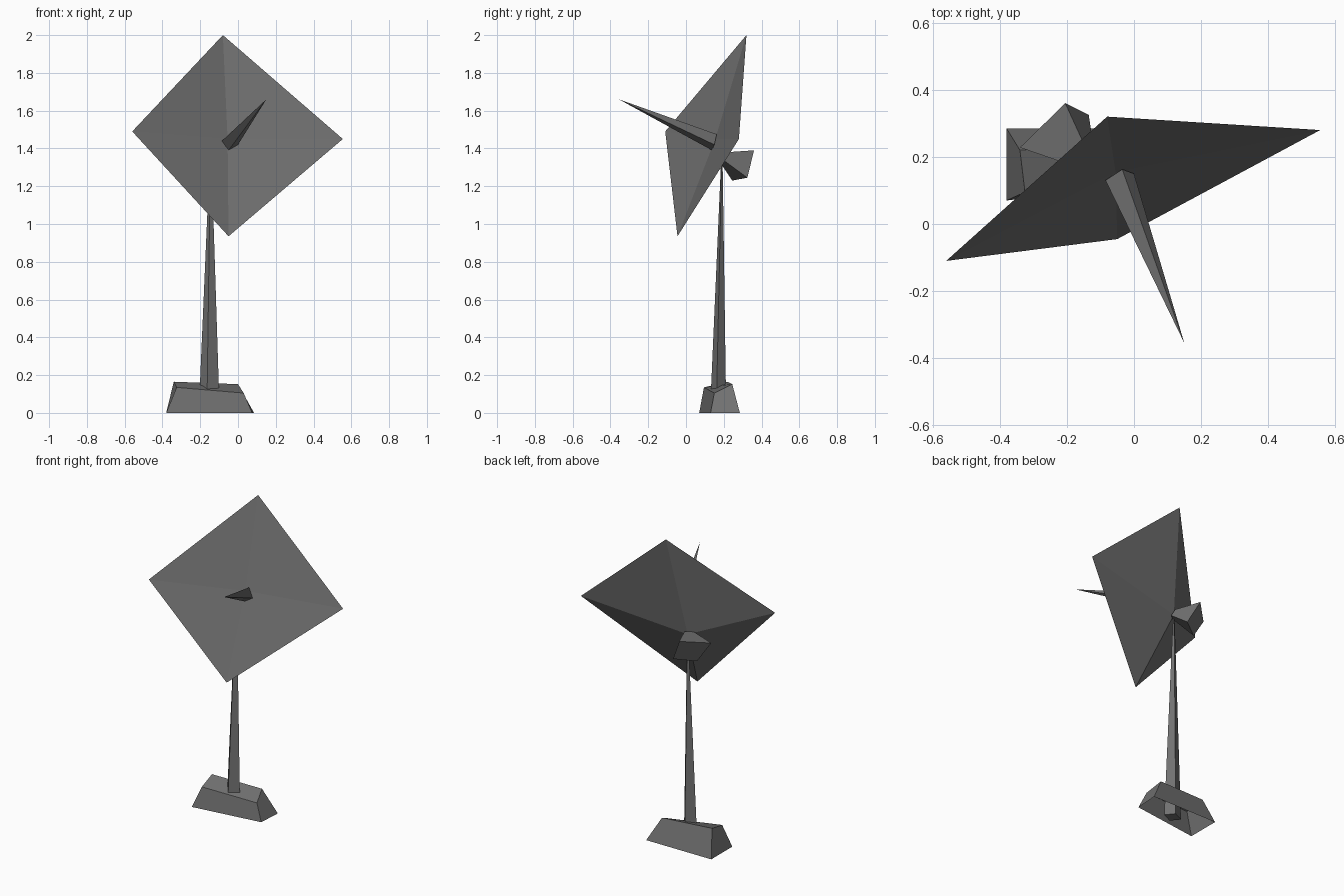
import bpy, bmesh
from mathutils import Vector

cube = bpy.data.objects.get("Cube")
if cube:
    bpy.data.objects.remove(cube, do_unlink=True)

# Single dull metal colour
grey = bpy.data.materials.new("dull_grey_metal")
grey.use_nodes = True
GREY = (0.165, 0.165, 0.165, 1)
grey.diffuse_color = GREY
grey.node_tree.nodes["Principled BSDF"].inputs["Base Color"].default_value = GREY


def mean(ring):
    return sum((Vector(p) for p in ring), Vector()) / len(ring)


def scaled(ring, factor, centre):
    """Copy of a ring resized and moved to a new centre."""
    mid = mean(ring)
    return [Vector(centre) + (Vector(p) - mid) * factor for p in ring]


def loft(name, rings, cap_start=True, cap_end=True):
    """Join four-point rings in order; a one-point ring makes a tip."""
    bm = bmesh.new()
    loops = [[bm.verts.new(p) for p in ring] for ring in rings]
    for a, b in zip(loops, loops[1:]):
        for i in range(4):
            j = (i + 1) % 4
            corners = [a[i % len(a)], a[j % len(a)], b[j % len(b)], b[i % len(b)]]
            bm.faces.new(list(dict.fromkeys(corners)))
    for loop, cap in ((loops[0], cap_start), (loops[-1], cap_end)):
        if cap and len(loop) > 2:
            bm.faces.new(loop)
    bmesh.ops.recalc_face_normals(bm, faces=bm.faces)
    mesh = bpy.data.meshes.new(name)
    bm.to_mesh(mesh)
    bm.free()
    mesh.materials.append(grey)
    obj = bpy.data.objects.new(name, mesh)
    bpy.context.collection.objects.link(obj)
    return obj


hub = (-0.145, 0.19, 1.355)

# Crooked foot block, open underneath
foot_bottom = [(-0.38, 0.07, 0), (0.075, 0.13, 0), (0.085, 0.285, 0), (-0.38, 0.285, 0)]
foot_top = [(-0.325, 0.095, 0.135), (0.03, 0.15, 0.105), (0, 0.245, 0.152), (-0.34, 0.22, 0.165)]
loft("foot_block", [foot_bottom, foot_top], cap_start=False)

# Tapering pole from the ground up to the hub
pole_ring = [(-0.208, 0.18, 0), (-0.165, 0.127, 0), (-0.097, 0.16, 0), (-0.14, 0.213, 0)]
loft("pole", [pole_ring, scaled(pole_ring, 0.08, hub)])

# Square dish: shallow hollow in front, deeper point behind
dish_rim = [(-0.08, 0.32, 2.0), (0.555, 0.28, 1.45), (-0.05, -0.045, 0.935), (-0.56, -0.11, 1.49)]
loft("dish", [[(-0.055, 0.155, 1.45)], dish_rim, [hub]])

# Antenna spike pointing out of the dish
spike_ring = [(-0.085, 0.13, 1.44), (-0.05, 0.138, 1.39), (0, 0.15, 1.42), (-0.035, 0.163, 1.475)]
loft("spike", [spike_ring, [(0.15, -0.355, 1.66)]])

# Flared housing behind the hub
housing_ring = [(-0.205, 0.36, 1.39), (-0.135, 0.325, 1.245), (-0.25, 0.245, 1.23), (-0.34, 0.228, 1.365)]
loft("rear_housing", [scaled(housing_ring, 0.3, hub), housing_ring])
